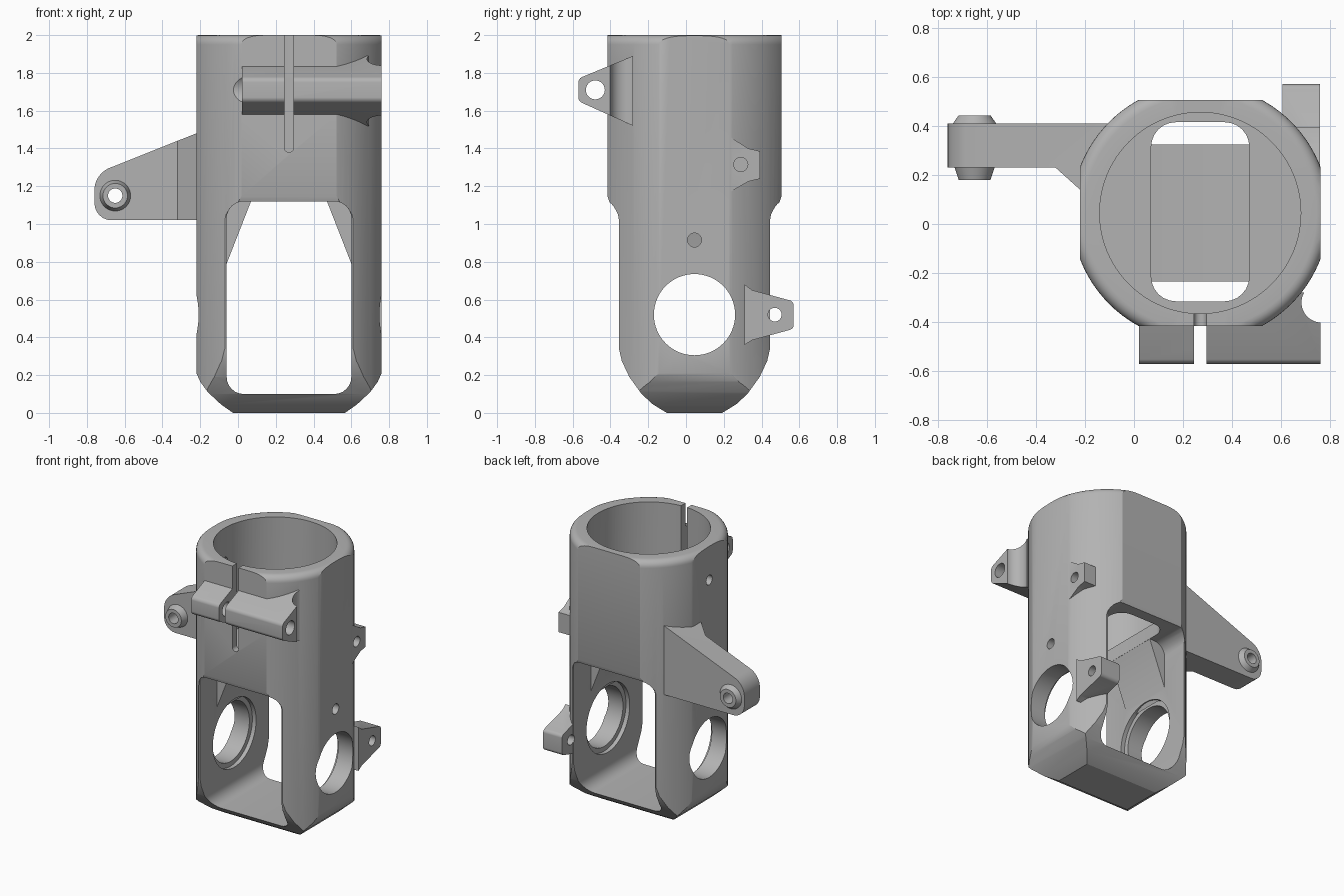
import bpy, bmesh, math
from mathutils import Vector, Matrix

cube = bpy.data.objects.get("Cube")
if cube:
    bpy.data.objects.remove(cube, do_unlink=True)

CX, CY = 0.27, 0.045      # axis of the housing
R, BORE = 0.525, 0.41

grey = bpy.data.materials.new("grey metal")
grey.use_nodes = True
grey.diffuse_color = (0.45, 0.45, 0.45, 1)
grey.node_tree.nodes["Principled BSDF"].inputs["Base Color"].default_value = (0.45, 0.45, 0.45, 1)


def make(name, bm):
    bmesh.ops.recalc_face_normals(bm, faces=bm.faces)
    mesh = bpy.data.meshes.new(name)
    bm.to_mesh(mesh)
    bm.free()
    mesh.materials.append(grey)
    obj = bpy.data.objects.new(name, mesh)
    bpy.context.collection.objects.link(obj)
    return obj


def place(axis, a, b, t):
    """Point (a, b) of a profile at distance t along the axis."""
    return {"x": (t, a, b), "y": (a, t, b), "z": (a, b, t)}[axis]


def prism(name, axis, pts, lo, hi):
    bm = bmesh.new()
    face = bm.faces.new([bm.verts.new(place(axis, a, b, lo)) for a, b in pts])
    res = bmesh.ops.extrude_face_region(bm, geom=[face])
    step = Vector(place(axis, 0, 0, hi - lo))
    verts = [v for v in res["geom"] if isinstance(v, bmesh.types.BMVert)]
    bmesh.ops.translate(bm, vec=step, verts=verts)
    return make(name, bm)


def rod(name, axis, a, b, r1, lo, hi, r2=None, seg=48):
    bm = bmesh.new()
    bmesh.ops.create_cone(bm, cap_ends=True, segments=seg, radius1=r1,
                          radius2=r1 if r2 is None else r2, depth=hi - lo)
    turn = {"x": Matrix.Rotation(math.pi / 2, 4, "Y"),
            "y": Matrix.Rotation(-math.pi / 2, 4, "X"),
            "z": Matrix.Identity(4)}[axis]
    move = Matrix.Translation(place(axis, a, b, (lo + hi) / 2))
    bmesh.ops.transform(bm, matrix=move @ turn, verts=bm.verts)
    return make(name, bm)


def rounded(pts, radii, steps=6):
    """Round the corners of a polygon with quadratic blends."""
    out = []
    n = len(pts)
    for i, r in enumerate(radii):
        p = Vector(pts[i])
        if r == 0:
            out.append(tuple(p))
            continue
        a = p + (Vector(pts[i - 1]) - p).normalized() * r
        b = p + (Vector(pts[(i + 1) % n]) - p).normalized() * r
        w = math.sqrt(0.5)
        for k in range(steps + 1):
            t = k / steps
            c0, c1, c2 = (1 - t) ** 2, 2 * w * t * (1 - t), t * t
            out.append(tuple((a * c0 + p * c1 + b * c2) / (c0 + c1 + c2)))
    return out


def rect(a0, a1, b0, b1, r):
    return rounded([(a0, b0), (a1, b0), (a1, b1), (a0, b1)], [r] * 4)


def mirrored(half, centre):
    """Closed outline from the (offset, height) points of its right half."""
    return [(centre + o, h) for o, h in half] + [(centre - o, h) for o, h in reversed(half)]


def combine(target, tool, operation):
    mod = target.modifiers.new("boolean", "BOOLEAN")
    mod.operation, mod.solver, mod.object = operation, "EXACT", tool
    bpy.ops.object.select_all(action="DESELECT")
    bpy.context.view_layer.objects.active = target
    target.select_set(True)
    bpy.ops.object.modifier_apply(modifier=mod.name)
    bpy.data.objects.remove(tool, do_unlink=True)


# Round body with a softened top rim, made by spinning a profile
bm = bmesh.new()
rim = [(R - 0.05 + 0.05 * math.cos(t), 1.95 + 0.05 * math.sin(t))
       for t in [math.pi / 2 * k / 6 for k in range(7)]]
profile = [(0, 0), (R, 0)] + rim + [(0, 2)]
vs = [bm.verts.new((CX + r, CY, z)) for r, z in profile]
edges = [bm.edges.new(pair) for pair in zip(vs, vs[1:])]
bmesh.ops.spin(bm, geom=vs + edges, cent=(CX, CY, 0), axis=(0, 0, 1),
               angle=2 * math.pi, steps=96)
bmesh.ops.remove_doubles(bm, verts=bm.verts, dist=0.0005)
housing = make("housing", bm)

# Flats on the four sides and the curved foot
side_half = [(0.295, -0.001), (0.36, 0.045), (0.43, 0.11), (0.47, 0.165), (0.49, 0.21), (0.49, 2.1)]
front_half = [(0.145, -0.001), (0.22, 0.045), (0.28, 0.1), (0.345, 0.19), (0.385, 0.275), (0.4, 0.34),
              (0.4, 1.02), (0.405, 1.05), (0.42, 1.08), (0.45, 1.115), (0.46, 1.145), (0.46, 2.1)]
combine(housing, prism("side_flats", "y", mirrored(side_half, CX), -1, 1), "INTERSECT")
combine(housing, prism("front_flats", "x", mirrored(front_half, CY), -1, 1.5), "INTERSECT")

# Split clamp across the front
clamp = prism("clamp", "x", rounded(
    [(-0.57, 1.65), (-0.57, 1.77), (-0.28, 1.89), (-0.28, 1.52)], [0.02, 0.02, 0, 0]), 0.02, 0.76)
combine(clamp, rod("clamp_relief", "z", 0.765, -0.32, 0.082, 1.4, 2), "DIFFERENCE")

# Side arm with a flared root and conical bosses
arm = prism("arm", "y", rounded(
    [(-0.07, 1.02), (-0.76, 1.02), (-0.76, 1.265), (-0.07, 1.54)], [0, 0.09, 0.08, 0]), 0.09, 0.41)
combine(arm, prism("arm_thinner", "z", [(-0.9, 0.05), (-0.9, 0.23), (-0.32, 0.23), (-0.12, 0.05)],
                   0.9, 1.7), "DIFFERENCE")
combine(arm, rod("front_boss", "y", -0.65, 1.15, 0.065, 0.18, 0.25, 0.088), "UNION")
combine(arm, rod("back_boss", "y", -0.65, 1.15, 0.095, 0.40, 0.443, 0.065), "UNION")

# Lugs beside the back corner
upper_lug = prism("upper_lug", "x", [(0.393, 1.24), (0.393, 1.385), (0.33, 1.4), (0.235, 1.46),
                                     (0.235, 1.17), (0.33, 1.225)], 0.61, 0.759)
lower_lug = prism("lower_lug", "x", rounded(
    [(0.57, 0.445), (0.57, 0.59), (0.35, 0.65), (0.31, 0.68), (0.31, 0.36), (0.35, 0.385)],
    [0.02, 0.02, 0, 0, 0, 0]), 0.605, 0.759)
for part in (clamp, arm, upper_lug, lower_lug):
    combine(housing, part, "UNION")

# Main bore, window through the lower half, and the slot joining them
window = rect(-0.06, 0.6, 0.1, 1.12, 0.09)
for cutter in (
        rod("bore", "z", CX, CY, BORE, 1.22, 2.2, seg=96),
        prism("window", "y", window, -1, 1),
        prism("slot", "z", rect(0.07, 0.47, -0.315, 0.415, 0.1), 1.0, 1.4),
        rod("bearing_recess", "x", CY, 0.52, 0.25, -0.09, 0.63, seg=64)):
    combine(housing, cutter, "DIFFERENCE")

# Sloped gussets under the slot
for s in (-1, 1):
    shape = [(CX + s * o, z) for o, z in ((0.35, 0.739), (0.35, 1.15), (0.201, 1.15), (0.201, 1.12))]
    combine(housing, prism("gusset", "y", shape, CY - 0.2, CY + 0.2), "UNION")

# Holes and the clamp slit
for cutter in (
        rod("bearing_hole", "x", CY, 0.52, 0.215, -1, 1.5, seg=64),
        rod("pin_hole", "x", CY, 0.915, 0.037, 0.5, 1),
        rod("set_screw_hole", "x", CY, 1.75, 0.035, -0.4, 0.1),
        rod("clamp_hole", "x", -0.48, 1.71, 0.05, -0.5, 1),
        rod("clamp_head_clearance", "x", -0.48, 1.71, 0.09, -0.3, 0.02),
        rod("upper_lug_hole", "x", 0.29, 1.315, 0.037, 0.68, 1),
        rod("lower_lug_hole", "x", 0.47, 0.52, 0.036, 0.4, 1),
        rod("arm_hole", "y", -0.65, 1.15, 0.038, 0, 0.7),
        prism("clamp_slit", "y", rect(0.245, 0.295, 1.38, 2.2, 0.024), -0.8, -0.15)):
    combine(housing, cutter, "DIFFERENCE")

bpy.ops.object.select_all(action="DESELECT")
housing.select_set(True)
bpy.context.view_layer.objects.active = housing
bpy.ops.object.shade_smooth_by_angle(angle=math.radians(25))
